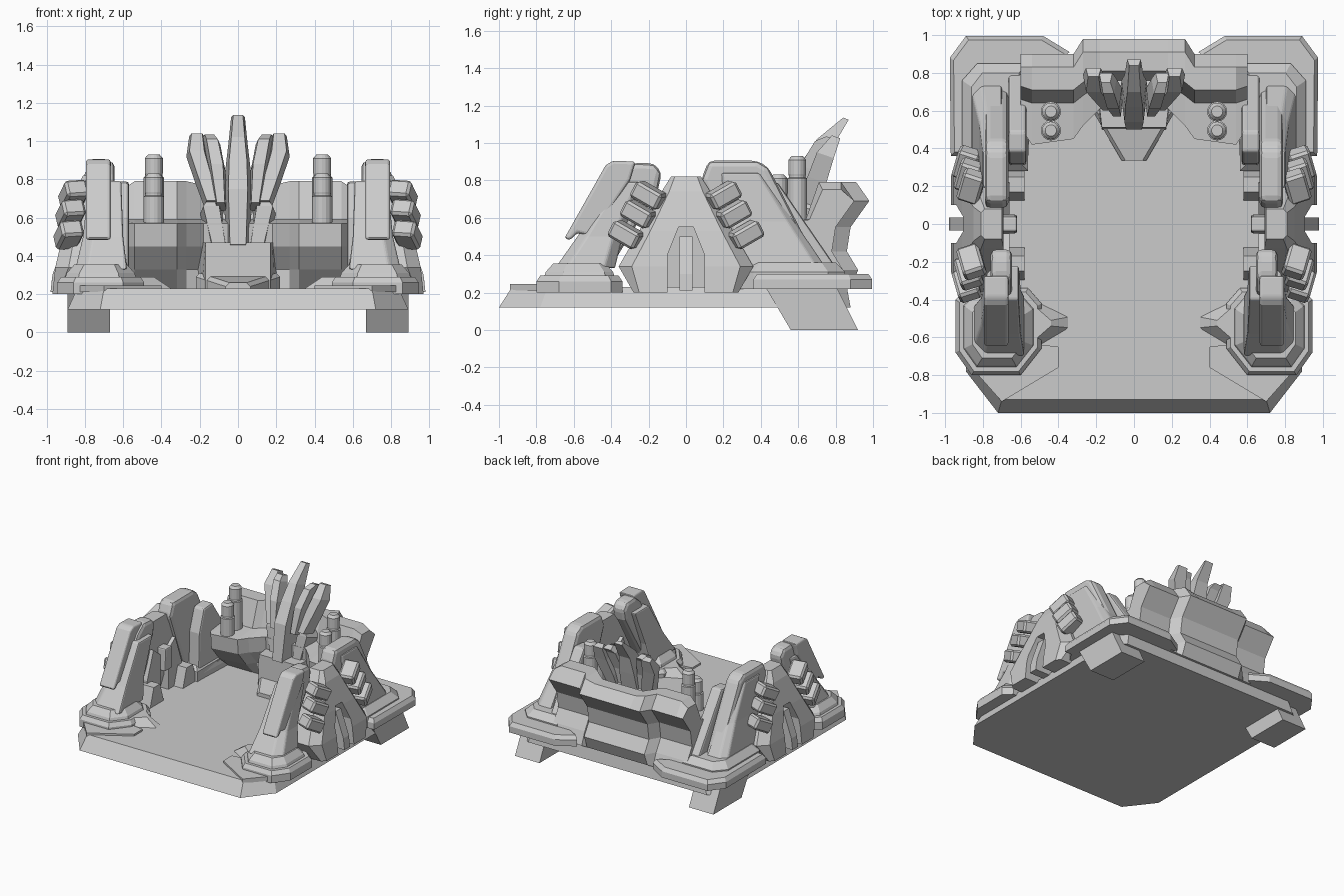
import bpy, bmesh, math
from mathutils import Matrix


def finish(name, bm, mirror=True, bevel=0.0, cutter=None, y_mirror=False, segments=2):
    bmesh.ops.recalc_face_normals(bm, faces=bm.faces)
    me = bpy.data.meshes.new(name)
    bm.to_mesh(me)
    bm.free()
    ob = bpy.data.objects.new(name, me)
    bpy.context.collection.objects.link(ob)
    if cutter:
        m = ob.modifiers.new("cut", 'BOOLEAN')
        m.object, m.operation = cutter, 'DIFFERENCE'
    if bevel:
        m = ob.modifiers.new("bevel", 'BEVEL')
        m.width, m.segments, m.limit_method = bevel, segments, 'ANGLE'
    if mirror or y_mirror:
        m = ob.modifiers.new("mirror", 'MIRROR')
        m.use_axis = (mirror, y_mirror, False)
        m.use_mirror_merge = False
    return ob


def loft(name, rings, **kw):
    """Skin a list of equal-length rings and cap both ends."""
    bm = bmesh.new()
    vs = [[bm.verts.new(p) for p in r] for r in rings]
    n = len(vs[0])
    for a, b in zip(vs, vs[1:]):
        for i in range(n):
            j = (i + 1) % n
            bm.faces.new((a[i], a[j], b[j], b[i]))
    bm.faces.new(vs[0])
    bm.faces.new(vs[-1])
    return finish(name, bm, **kw)


def flat(pts, z):
    return [(x, y, z) for x, y in pts]


def sym(half):
    """Complete a right-hand half outline with its mirror image."""
    return half + [(-x, y) for x, y in reversed(half)]


def shrink(pts, d):
    """Pull an outline towards its centre by about d on each side."""
    xs, ys = [p[0] for p in pts], [p[1] for p in pts]
    cx, cy = (min(xs) + max(xs)) / 2, (min(ys) + max(ys)) / 2
    sx, sy = 1 - 2 * d / (max(xs) - min(xs)), 1 - 2 * d / (max(ys) - min(ys))
    return [(cx + (x - cx) * sx, cy + (y - cy) * sy) for x, y in pts]


def slab(name, yz, x0, x1, **kw):
    return loft(name, [[(x, y, z) for y, z in yz] for x in (x0, x1)], **kw)


def box(x0, x1, y0, y1, c):
    """Rectangle with chamfered outer corners."""
    return [(x0, y0), (x1 - c, y0), (x1, y0 + c), (x1, y1 - c), (x1 - c, y1), (x0, y1)]


# Base plate with clipped corners and sloping rim
half_low = [(0.72, -1), (0.89, -0.78), (0.89, 0.80), (0.80, 0.88)]
half_top = [(0.70, -0.93), (0.84, -0.74), (0.84, 0.78), (0.77, 0.86)]
loft("base_plate", [flat(sym(half_low), 0.12), flat(sym(half_top), 0.23)], mirror=False)

# Slanted rear feet
slab("rear_foot", [(0.43, 0.22), (0.56, 0.0), (0.92, 0.0), (0.80, 0.24)], 0.67, 0.89)

# Rear corner pads: wide skirt then an inset step
rear = [(0.56, 0.36), (0.97, 0.36), (0.975, 0.88), (0.89, 0.995), (0.48, 0.995), (0.34, 0.91), (0.54, 0.80)]
loft("rear_pad", [flat(rear, 0.22), flat(rear, 0.27), flat(shrink(rear, 0.02), 0.30)])
step = [(0.56, 0.28), (0.86, 0.28), (0.91, 0.36), (0.91, 0.76), (0.83, 0.85), (0.56, 0.85)]
loft("rear_step", [flat(step, 0.22), flat(step, 0.31), flat(shrink(step, 0.05), 0.36)])

# Front corner pads: stacked tapering tiers
front = [(0.49, -0.66), (0.60, -0.80), (0.86, -0.80), (0.945, -0.68), (0.945, -0.40),
         (0.88, -0.34), (0.56, -0.34), (0.49, -0.42)]
loft("front_pad", [flat(front, 0.20), flat(front, 0.26), flat(shrink(front, 0.02), 0.29)])
loft("front_step", [flat(shrink(front, 0.04), 0.28), flat(shrink(front, 0.05), 0.31),
                    flat(shrink(front, 0.09), 0.355)])
# Thin floor trims around the front pads
loft("front_trim", [flat([(0.40, -0.65), (0.40, -0.76), (0.70, -0.94), (0.86, -0.76), (0.80, -0.6)], z)
                    for z in (0.21, 0.245)])
loft("pad_pointer", [flat([(0.52, -0.40), (0.335, -0.49), (0.335, -0.55), (0.52, -0.66)], 0.22),
                     flat([(0.52, -0.44), (0.44, -0.51), (0.44, -0.54), (0.52, -0.61)], 0.29)])

# Front pillars: leaning body, inner rib and rounded outer bar
loft("front_pillar", [flat(box(0.58, 0.85, -0.70, -0.38, 0.06), 0.33),
                      flat(box(0.60, 0.81, -0.58, -0.34, 0.05), 0.50),
                      flat(box(0.61, 0.78, -0.40, -0.22, 0.04), 0.79)], bevel=0.01)
slab("front_inner_rib", [(-0.40, 0.34), (-0.15, 0.75), (-0.13, 0.84), (-0.17, 0.89), (-0.28, 0.895),
                         (-0.36, 0.83), (-0.62, 0.34)], 0.645, 0.76, bevel=0.03)
slab("front_bar", [(-0.65, 0.49), (-0.43, 0.88), (-0.39, 0.905), (-0.27, 0.90), (-0.30, 0.80),
                   (-0.50, 0.50), (-0.58, 0.52), (-0.62, 0.48)], 0.665, 0.795, bevel=0.035, segments=3)

# Rear pillars: main slab, outer cover and inner plate
slab("rear_pillar", [(0.08, 0.80), (0.12, 0.905), (0.38, 0.905), (0.44, 0.87), (0.72, 0.33), (0.26, 0.33)],
     0.665, 0.79, bevel=0.03)
loft("rear_cover", [flat(box(0.70, 0.86, 0.29, 0.75, 0.05), 0.33),
                    flat(box(0.70, 0.82, 0.20, 0.58, 0.04), 0.58),
                    flat(box(0.70, 0.80, 0.16, 0.42, 0.04), 0.84)], bevel=0.01)
slab("rear_inner_plate", [(0.32, 0.60), (0.38, 0.78), (0.49, 0.79), (0.84, 0.28), (0.31, 0.28)],
     0.57, 0.665, bevel=0.015)

# Side pods with a deep arched slot on the outside
slot = slab("slot_cutter", [(-0.10, 0.1), (-0.10, 0.40), (-0.04, 0.55), (0.04, 0.55), (0.10, 0.40), (0.10, 0.1)],
            0.79, 1.2, mirror=False)
slot.hide_render = True
slot.display_type = 'WIRE'
loft("side_pod", [flat(box(0.74, 0.97, -0.28, 0.28, 0.03), 0.20),
                  flat(box(0.70, 0.955, -0.36, 0.36, 0.07), 0.34),
                  flat(box(0.69, 0.91, -0.25, 0.25, 0.06), 0.53),
                  flat(box(0.69, 0.85, -0.13, 0.13, 0.04), 0.74),
                  flat(box(0.70, 0.81, -0.08, 0.08, 0.02), 0.82)], cutter=slot)
loft("slot_bar", [flat([(0.78, -0.035), (x, -0.035), (x, 0.035), (0.78, 0.035)], z)
                  for x, z in ((0.98, 0.21), (0.97, 0.30), (0.90, 0.50))])
slab("inner_nub", [(-0.05, 0.42), (-0.04, 0.60), (0.04, 0.60), (0.05, 0.42)], 0.62, 0.74, bevel=0.01)
# Wedges at the inner foot of each pod
slab("inner_wedge", [(0.12, 0.22), (0.17, 0.38), (0.25, 0.38), (0.30, 0.22)], 0.58, 0.74, y_mirror=True)
slab("inner_fin", [(0.05, 0.22), (0.05, 0.55), (0.14, 0.62), (0.22, 0.40), (0.22, 0.22)], 0.66, 0.74, y_mirror=True)

# Three tilted clamp blocks either side of each pod
for i, (x, y, z) in enumerate([(0.86, 0.20, 0.72), (0.875, 0.255, 0.62), (0.885, 0.32, 0.51)]):
    bm = bmesh.new()
    bmesh.ops.create_cube(bm, size=1, matrix=Matrix.Translation((x, y, z))
                          @ Matrix.Rotation(math.radians(30), 4, 'X')
                          @ Matrix.Rotation(math.radians(14), 4, 'Z')
                          @ Matrix.Rotation(math.radians(12), 4, 'Y')
                          @ Matrix.Diagonal((0.12, 0.165, 0.095, 1)))
    finish(f"clamp_block_{i + 1}", bm, y_mirror=True, bevel=0.014, segments=1)

# Rear console: one profile swept across x, bulging back in the middle and forward at the ledges
rings = []
for x, back, wall, ledge, top in [(0.60, -0.08, 0.68, 0.50, 0.75), (0.54, -0.08, 0.66, 0.41, 0.79),
                                  (0.32, -0.08, 0.66, 0.44, 0.79), (0.27, 0, 0.70, 0.51, 0.79),
                                  (0.18, 0, 0.76, 0.60, 0.77)]:
    rings.append([(x, y, z) for y, z in [
        (wall + 0.05, top), (0.91 + back, top), (0.98 + back, 0.69), (0.88 + back, 0.55),
        (0.86 + back, 0.42), (0.92 + back, 0.32), (0.88, 0.22), (0.66, 0.22),
        (ledge + 0.12, 0.33), (ledge + 0.02, 0.45), (ledge + 0.01, 0.57), (wall - 0.02, 0.59)]])
rings += [[(-x, y, z) for x, y, z in r] for r in reversed(rings)]
loft("rear_console", rings, mirror=False)

# Paired capped posts on the ledges
for name, y, top in [("front_post", 0.495, 0.83), ("rear_post", 0.595, 0.93)]:
    rad = [(0.053, 0.54), (0.053, top - 0.12), (0.045, top - 0.115), (0.045, top - 0.105),
           (0.047, top - 0.10), (0.047, top - 0.02), (0.03, top)]
    loft(name, [[(0.44 + r * math.cos(k * math.tau / 16), y + r * math.sin(k * math.tau / 16), z)
                 for k in range(16)] for r, z in rad])

# Central plinth and gently rising floor wedge
loft("plinth", [flat(sym([(0.17, 0.50), (0.19, 0.60), (0.24, 0.80)]), 0.22),
                flat(sym([(0.17, 0.51), (0.18, 0.60), (0.20, 0.80)]), 0.47)], mirror=False)
loft("floor_wedge", [[(-w, y, 0.22), (-w, y, z - 0.02), (-w + 0.02, y, z), (w - 0.02, y, z),
                      (w, y, z - 0.02), (w, y, 0.22)]
                     for w, y, z in ((0.065, 0.335, 0.26), (0.22, 0.60, 0.31))], mirror=False)


# Fan: each section is front centre (x, y, z), half width and depth
def blade(name, sections, **kw):
    loft(name, [[(x - w * 0.7, y, z), (x + w * 0.7, y, z), (x + w, y + d, z - d * 0.35),
                 (x - w, y + d, z - d * 0.35)] for x, y, z, w, d in sections], **kw)


blade("centre_blade", [(0, 0.50, 0.46, 0.06, 0.22), (0, 0.54, 0.75, 0.072, 0.18), (0, 0.62, 0.90, 0.066, 0.14),
                       (0, 0.70, 1.02, 0.05, 0.09), (0, 0.84, 1.135, 0.036, 0.03)], mirror=False)
blade("fan_shoulder", [(0.10, 0.60, 0.46, 0.05, 0.16), (0.14, 0.62, 0.66, 0.06, 0.14), (0.10, 0.64, 0.74, 0.04, 0.12)])
blade("inner_petal", [(0.09, 0.57, 0.68, 0.03, 0.12), (0.11, 0.61, 0.88, 0.045, 0.11),
                      (0.135, 0.69, 1.01, 0.042, 0.08), (0.15, 0.75, 1.035, 0.035, 0.05)])
blade("outer_petal", [(0.14, 0.60, 0.69, 0.035, 0.11), (0.175, 0.65, 0.82, 0.05, 0.10),
                      (0.215, 0.70, 0.95, 0.055, 0.09), (0.215, 0.78, 1.04, 0.04, 0.045)])
